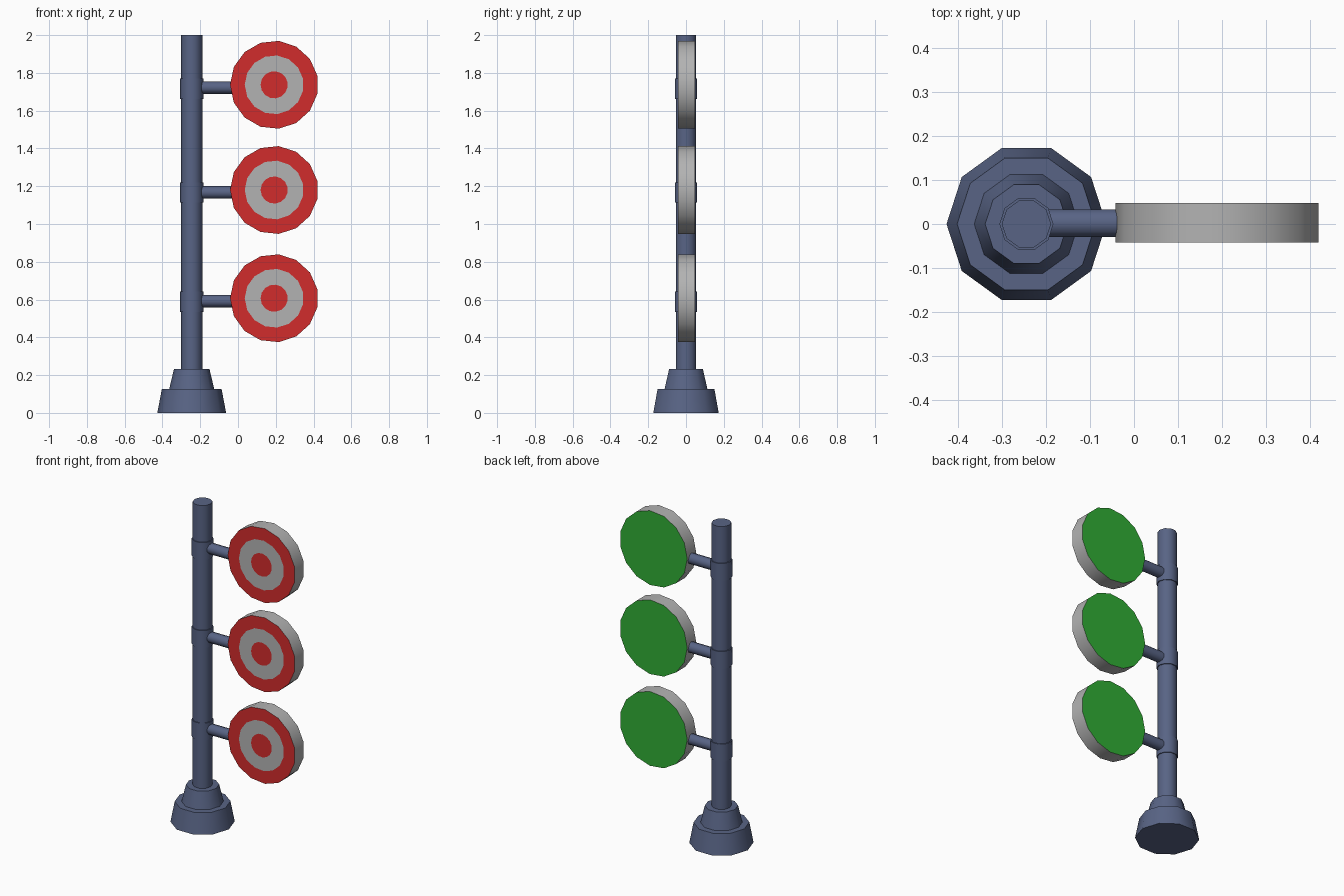
import bpy, bmesh
from math import cos, sin, pi, radians
from mathutils import Matrix

if "Cube" in bpy.data.objects:
    bpy.data.objects.remove(bpy.data.objects["Cube"])


def material(name, rgb):
    m = bpy.data.materials.new(name)
    m.diffuse_color = (*rgb, 1)
    m.use_nodes = True
    m.node_tree.nodes["Principled BSDF"].inputs["Base Color"].default_value = m.diffuse_color
    return m


NAVY = material("navy", (0.098, 0.127, 0.235))
RED = material("red", (0.64, 0.025, 0.025))
GREEN = material("green", (0.03, 0.42, 0.035))
GREY = material("grey", (0.45, 0.45, 0.45))


def lathe(name, profile, sides, matrix, mats, bands=None, start=0.0):
    """Spin (radius, height) points round local z; cap both ends."""
    bm = bmesh.new()
    rings = [[bm.verts.new((r * cos(start + 2 * pi * i / sides),
                            r * sin(start + 2 * pi * i / sides), h))
              for i in range(sides)] for r, h in profile]
    bands = bands or [0] * (len(profile) + 1)
    bm.faces.new(rings[0][::-1]).material_index = bands[0]
    for k in range(len(rings) - 1):
        a, b = rings[k], rings[k + 1]
        for i in range(sides):
            j = (i + 1) % sides
            bm.faces.new((a[i], a[j], b[j], b[i])).material_index = bands[k + 1]
    bm.faces.new(rings[-1]).material_index = bands[-1]
    bm.transform(matrix)
    bmesh.ops.recalc_face_normals(bm, faces=bm.faces)
    mesh = bpy.data.meshes.new(name)
    bm.to_mesh(mesh)
    bm.free()
    for m in mats:
        mesh.materials.append(m)
    ob = bpy.data.objects.new(name, mesh)
    bpy.context.collection.objects.link(ob)
    bpy.ops.object.select_all(action='DESELECT')
    ob.select_set(True)
    bpy.context.view_layer.objects.active = ob
    bpy.ops.object.shade_smooth_by_angle(angle=radians(40))
    return ob


POLE_X = -0.245

# Stepped base and pole
at_pole = Matrix.Translation((POLE_X, 0, 0))
lathe("base", [(0.182, 0), (0.158, 0.127), (0.119, 0.127), (0.094, 0.232)],
      10, at_pole, [NAVY])
lathe("pole", [(0.056, 0.2), (0.056, 2.0)], 10, at_pole, [NAVY])

# Three targets, each with a collar, an arm and a disc
for n, (collar_z, arm_z, disc_z) in enumerate(
        [(0.588, 0.592, 0.607), (1.167, 1.167, 1.18), (1.717, 1.722, 1.737)], 1):
    lathe(f"collar_{n}", [(0.0615, -0.054), (0.0615, 0.054)], 10,
          Matrix.Translation((POLE_X, 0, collar_z)), [NAVY])
    lathe(f"arm_{n}", [(0.033, 0), (0.033, 0.235)], 10,
          Matrix.Translation((POLE_X, 0.002, arm_z)) @ Matrix.Rotation(pi / 2, 4, 'Y'),
          [NAVY])
    # Ringed front, grey rim, green back
    lathe(f"target_{n}",
          [(0.072, 0.045), (0.156, 0.045), (0.2335, 0.045), (0.2335, -0.045)], 15,
          Matrix.Translation((0.1915, 0.003, disc_z)) @ Matrix.Rotation(pi / 2, 4, 'X'),
          [RED, GREY, GREEN], [0, 1, 0, 1, 2], start=pi)
